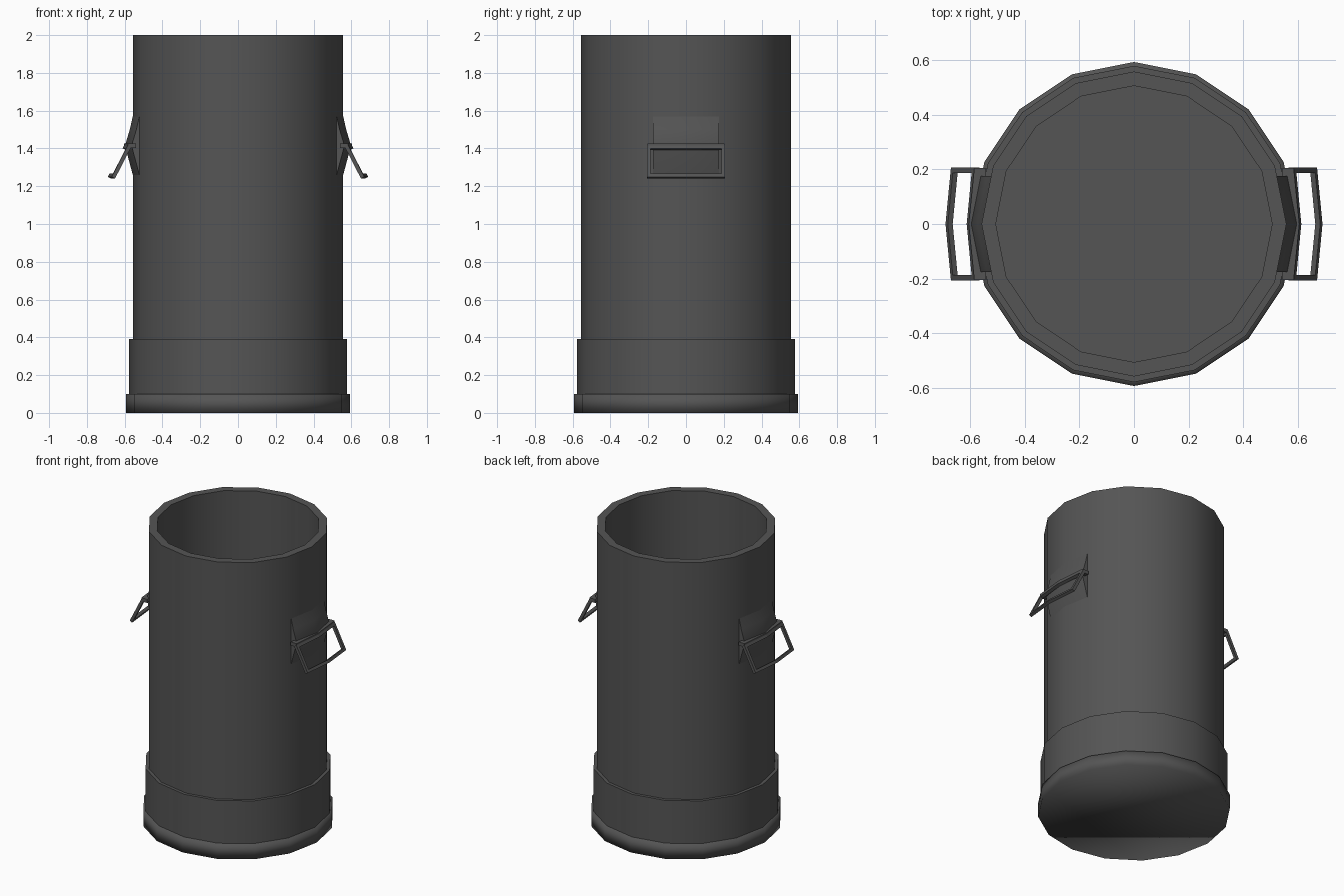
import bpy, bmesh, math
from mathutils import Vector

if "Cube" in bpy.data.objects:
    bpy.data.objects.remove(bpy.data.objects["Cube"], do_unlink=True)

SIDES = 16
metal = bpy.data.materials.new("dark_grey_metal")
metal.use_nodes = True
GREY = (0.09, 0.09, 0.09, 1)
metal.diffuse_color = GREY
metal.node_tree.nodes["Principled BSDF"].inputs["Base Color"].default_value = GREY


def finish(name, bm, angle=None):
    bmesh.ops.recalc_face_normals(bm, faces=bm.faces)
    mesh = bpy.data.meshes.new(name)
    bm.to_mesh(mesh)
    bm.free()
    ob = bpy.data.objects.new(name, mesh)
    bpy.context.collection.objects.link(ob)
    mesh.materials.append(metal)
    if angle:
        bpy.ops.object.select_all(action="DESELECT")
        ob.select_set(True)
        bpy.context.view_layer.objects.active = ob
        bpy.ops.object.shade_smooth_by_angle(angle=math.radians(angle))
    return ob


def turned(name, profile, angle):
    """Closed 16-sided solid from (radius, height) rings, capped at both ends."""
    bm = bmesh.new()
    rings = [[bm.verts.new((r * math.cos(a), r * math.sin(a), z))
              for a in (math.tau * i / SIDES for i in range(SIDES))]
             for r, z in profile]
    for low, high in zip(rings, rings[1:]):
        for i in range(SIDES):
            j = (i + 1) % SIDES
            bm.faces.new((low[i], low[j], high[j], high[i]))
    bm.faces.new(rings[0])
    bm.faces.new(rings[-1])
    return finish(name, bm, angle)


# Hollow body, lower band and foot
turned("body", [(0.557, 0.05), (0.557, 2), (0.505, 2), (0.505, 0.1)], 60)
turned("lower_band", [(0.578, 0.05), (0.578, 0.39), (0.55, 0.39)], 60)
turned("foot", [(0.592, 0), (0.592, 0.1), (0.56, 0.1)], 100)


def bracket(name, side):
    """Bent mounting plate that swells out to a ridge and tapers back."""
    bm = bmesh.new()
    rows = [(0.557, 1.57), (0.573, 1.5), (0.597, 1.42), (0.592, 1.39), (0.557, 1.26)]
    columns = []
    for y in (-0.175, 0, 0.175):
        bend = 0.2 * abs(y)
        column = [bm.verts.new((side * (x - bend), y, z)) for x, z in rows]
        column += [bm.verts.new((side * (0.53 - bend), y, z))
                   for z in (rows[-1][1], rows[0][1])]
        columns.append(column)
    count = len(columns[0])
    for a, b in zip(columns, columns[1:]):
        for i in range(count):
            j = (i + 1) % count
            bm.faces.new((a[i], a[j], b[j], b[i]))
    bm.faces.new(columns[0])
    bm.faces.new(columns[-1])
    return finish(name, bm, 35)


def handle(name, side):
    """Hanging rectangular loop, tilted outward and bowed in the middle."""
    bm = bmesh.new()
    normal = Vector((0.89, 0, 0.46)) * 0.01

    def point(y, t, s):
        x = 0.574 + 0.086 * t + 0.02 * (1 - abs(y) / 0.207)
        p = Vector((x, y, 1.413 - 0.168 * t)) + normal * s
        return bm.verts.new((side * p.x, p.y, p.z))

    def corners(w, t0, t1, s):
        return [point(y, t, s) for y, t in
                ((-w, t0), (0, t0), (w, t0), (w, t1), (0, t1), (-w, t1))]

    loops = [corners(0.207, 0, 1, 1), corners(0.187, 0.1, 0.9, 1),
             corners(0.187, 0.1, 0.9, -1), corners(0.207, 0, 1, -1)]
    for a, b in zip(loops, loops[1:] + loops[:1]):
        for i in range(6):
            j = (i + 1) % 6
            bm.faces.new((a[i], a[j], b[j], b[i]))
    return finish(name, bm)


def hinge_bar(name, side):
    """Bent rod along the ridge that carries the loop."""
    bm = bmesh.new()
    sections = []
    for y in (-0.205, 0, 0.205):
        x = 0.58 - abs(y) * 0.1
        sections.append([bm.verts.new((side * (x + dx), y, 1.415 + dz))
                         for dx, dz in ((-0.02, -0.012), (0.024, -0.012),
                                        (0.024, 0.012), (-0.02, 0.012))])
    for a, b in zip(sections, sections[1:]):
        for i in range(4):
            j = (i + 1) % 4
            bm.faces.new((a[i], a[j], b[j], b[i]))
    bm.faces.new(sections[0])
    bm.faces.new(sections[-1])
    return finish(name, bm)


# Carrying handles on both sides
for label, side in (("left", 1), ("right", -1)):
    bracket(label + "_bracket", side)
    handle(label + "_handle", side)
    hinge_bar(label + "_hinge_bar", side)
